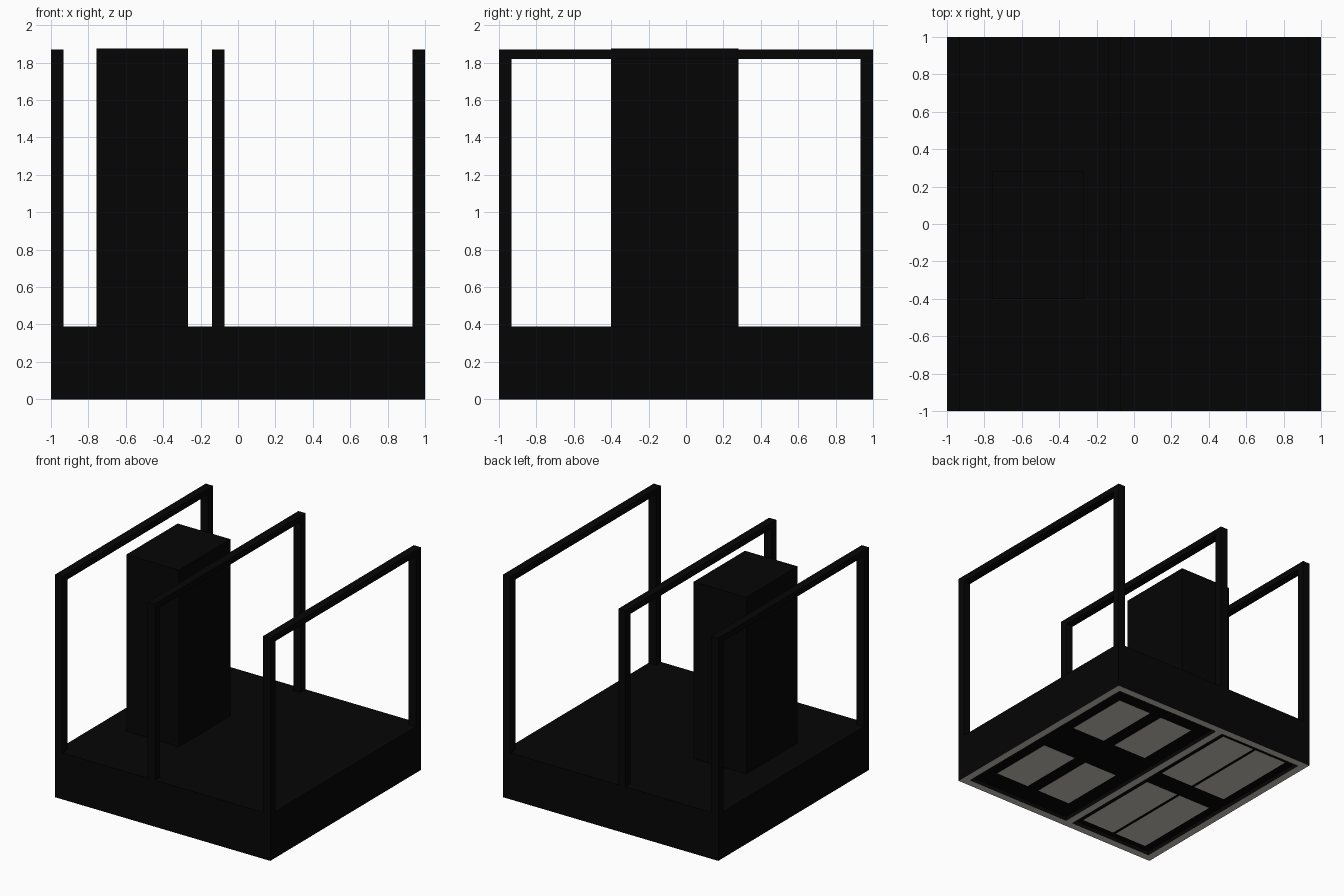
import bpy

# Remove the default object
default = bpy.data.objects.get("Cube")
if default:
    bpy.data.objects.remove(default, do_unlink=True)


def make_material(name, colour):
    mat = bpy.data.materials.new(name)
    mat.use_nodes = True
    mat.diffuse_color = colour
    mat.node_tree.nodes["Principled BSDF"].inputs["Base Color"].default_value = colour
    return mat


black = make_material("black", (0.0016, 0.0016, 0.0016, 1))
grey = make_material("warm grey", (0.62, 0.58, 0.53, 1))


def box(name, x, y, z, grey_below=False):
    """Black block given its (low, high) range on each axis, optionally grey underneath."""
    ranges = (x, y, z)
    bpy.ops.mesh.primitive_cube_add(size=1, location=[(a + b) / 2 for a, b in ranges])
    obj = bpy.context.object
    obj.name = name
    obj.scale = [b - a for a, b in ranges]
    bpy.ops.object.transform_apply(location=False, rotation=False, scale=True)
    obj.data.materials.append(black)
    obj.data.materials.append(grey)
    if grey_below:
        for face in obj.data.polygons:
            face.material_index = int(face.normal.z < -0.5)


RECESS = 0.035     # depth of the hollow underneath
DECK = 0.39        # top of the platform
TOP = 1.87         # top of the frames
BAR = 0.067        # width of posts and rails
MIDDLE = -0.139    # start of the middle frame
under = (0, RECESS)

# Platform and the tall block standing on it
box("platform", (-1, 1), (-1, 1), (RECESS, DECK))
box("tall_block", (-0.757, -0.268), (-0.4, 0.281), (DECK, TOP + 0.004))

# Three open frames, each two posts and a rail, with a matching bar underneath
for label, x in (("left", 1 - BAR), ("middle", MIDDLE), ("right", -1)):
    span = (x, x + BAR)
    box(label + "_front_post", span, (-1, -1 + BAR), (DECK, TOP))
    box(label + "_back_post", span, (1 - BAR, 1), (DECK, TOP))
    box(label + "_rail", span, (-1 + BAR, 1 - BAR), (TOP - 0.05, TOP))
    box(label + "_under_bar", span, (-1, 1), under, True)

# Front and back underside bars between the long ones
for label, y in (("front", -1), ("back", 1 - BAR)):
    for x in ((-1 + BAR, MIDDLE), (MIDDLE + BAR, 1 - BAR)):
        box(label + "_under_bar", x, (y, y + BAR), under, True)

# Recessed grey panels: split pairs on the narrow side, spaced ones on the wide side
narrow = ((-0.855, -0.545), (-0.52, -0.205)), ((-0.88, -0.08), (0.1, 0.87))
wide = ((0.055, 0.375), (0.485, 0.805)), ((-0.75, -0.16), (0.2, 0.78))
for label, (columns, rows) in (("narrow", narrow), ("wide", wide)):
    for x in columns:
        for y in rows:
            box(label + "_side_panel", x, y, (RECESS - 0.004, RECESS), True)
